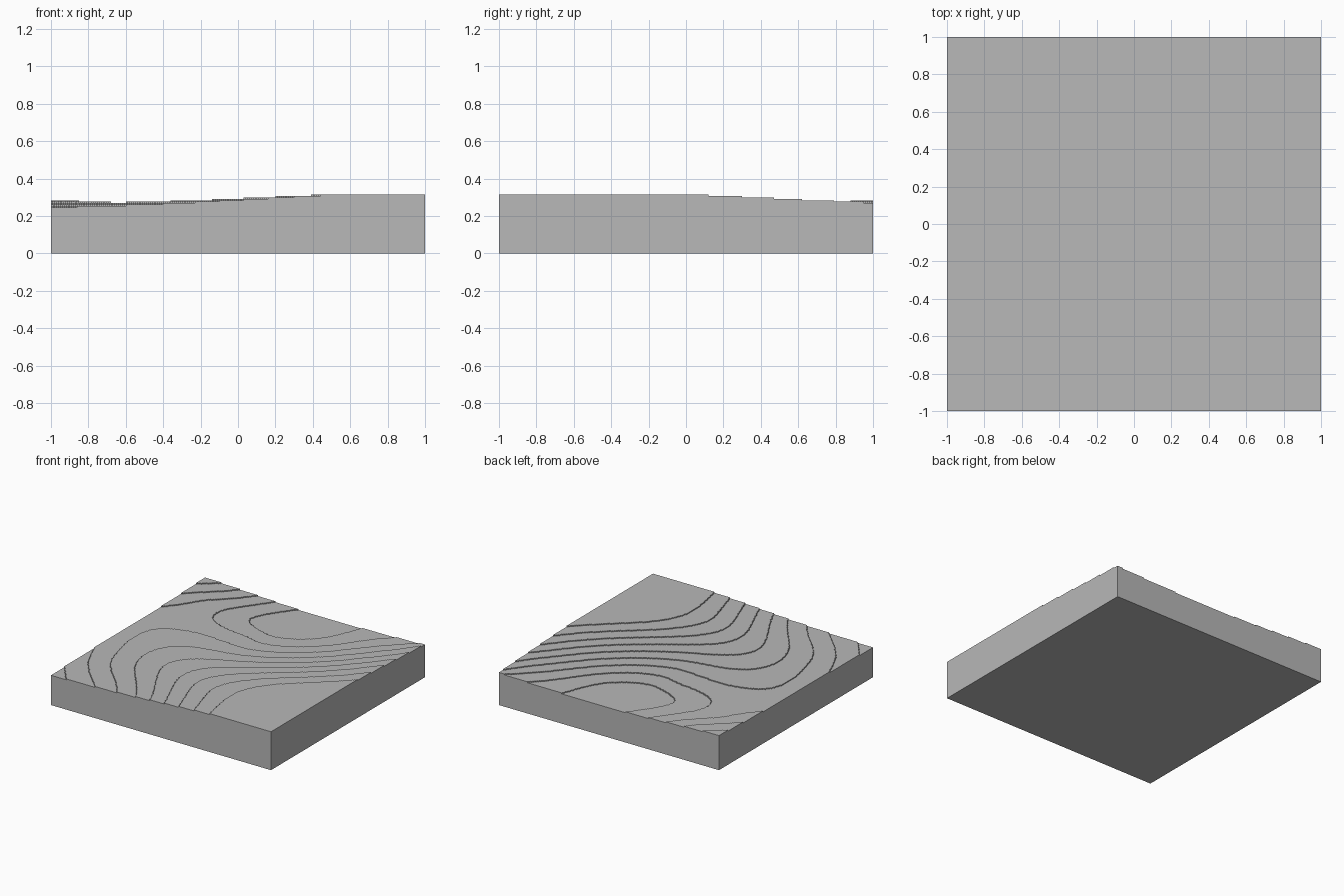
import bpy
import bmesh
import math

cube = bpy.data.objects.get("Cube")
if cube:
    bpy.data.objects.remove(cube, do_unlink=True)

CELLS = 200          # columns along each side
TOP = 0.3155         # height of the plateau
STEP = 0.0079        # height of one terrace
LOWEST = 9           # terraces below the plateau

# Spot points on each contour, keyed by terraces below the plateau
CONTOURS = {
    -3: [(1, -1)],
    1: [(.44, -1), (.39, -.7), (.54, -.3), (1, .13)],
    2: [(.3, -1), (.2, -.6), (1, .31)],
    3: [(.16, -1), (.03, -.55), (1, .48)],
    4: [(.03, -1), (-.14, -.5), (1, .63)],
    5: [(-.1, -1), (-.36, -.4), (1, .8), (-.85, 1), (-1, .88)],
    6: [(-.23, -1), (-.6, -.35), (1, .96), (-.68, 1), (-1, .69)],
    7: [(-.4, -1), (-.73, -.61), (-.85, -.2), (-.78, .1), (-.49, .2), (-.06, .18),
        (.95, 1), (-.52, 1), (-.79, .71), (-1, .43)],
    8: [(-.6, -1), (-.87, -.7), (-1, -.43), (-.54, .46), (-.19, .37), (-.36, 1), (.75, 1)],
    9: [(-.86, -1), (-1, -.82), (-.34, .63), (-.06, .5), (.28, .68), (.43, 1), (-.15, 1)],
}
points = [(x, y, level) for level, spots in CONTOURS.items() for x, y in spots]


def kernel(dx, dy):
    r2 = dx * dx + dy * dy
    return r2 * math.log(r2) if r2 > 0 else 0.0


def solve(rows):
    """Gaussian elimination on rows that carry their right-hand side."""
    n = len(rows)
    for c in range(n):
        p = max(range(c, n), key=lambda r: abs(rows[r][c]))
        rows[c], rows[p] = rows[p], rows[c]
        for r in range(n):
            if r != c:
                f = rows[r][c] / rows[c][c]
                rows[r] = [a - f * b for a, b in zip(rows[r], rows[c])]
    return [rows[i][n] / rows[i][i] for i in range(n)]


# Smooth thin-plate ground through the spot points
system = [[kernel(x - u, y - v) for u, v, _ in points] + [1, x, y, level]
          for x, y, level in points]
system += [[pick(p) for p in points] + [0, 0, 0, 0]
           for pick in (lambda p: 1, lambda p: p[0], lambda p: p[1])]
weights = solve(system)


def drop(x, y):
    base, slope_x, slope_y = weights[-3:]
    bend = sum(w * kernel(x - u, y - v) for w, (u, v, _) in zip(weights, points))
    return max(0, min(LOWEST, math.floor(bend + base + slope_x * x + slope_y * y)))


def coord(i):
    return 2 * i / CELLS - 1


height = [[TOP - STEP * drop(coord(i + .5), coord(j + .5)) for j in range(CELLS)]
          for i in range(CELLS)]

bm = bmesh.new()
verts = {}


def vert(i, j, z):
    key = (i, j, round(z, 4))
    if key not in verts:
        verts[key] = bm.verts.new((coord(i), coord(j), z))
    return verts[key]


def height_at(i, j):
    inside = 0 <= i < CELLS and 0 <= j < CELLS
    return height[i][j] if inside else 0.0


# Terrace tops, with risers and outer walls wherever a neighbour is lower
for i in range(CELLS):
    for j in range(CELLS):
        z = height[i][j]
        ring = [(i, j), (i + 1, j), (i + 1, j + 1), (i, j + 1)]
        bm.faces.new([vert(a, b, z) for a, b in ring])
        for k, (di, dj) in enumerate([(0, -1), (1, 0), (0, 1), (-1, 0)]):
            low = height_at(i + di, j + dj)
            if low < z - STEP / 2:
                a, b = ring[k], ring[(k + 1) % 4]
                bm.faces.new([vert(*a, low), vert(*b, low), vert(*b, z), vert(*a, z)])

# Flat underside
n = CELLS
rim = ([(0, j) for j in range(n)] + [(i, n) for i in range(n)]
       + [(n, n - j) for j in range(n)] + [(n - i, 0) for i in range(n)])
bm.faces.new([vert(i, j, 0.0) for i, j in rim])

mesh = bpy.data.meshes.new("terraced_ground")
bm.to_mesh(mesh)
bm.free()
ground = bpy.data.objects.new("terraced_ground", mesh)
bpy.context.collection.objects.link(ground)

# Plain grey
grey = bpy.data.materials.new("plain_grey")
grey.use_nodes = True
colour = (0.48, 0.48, 0.48, 1)
grey.diffuse_color = colour
grey.node_tree.nodes["Principled BSDF"].inputs["Base Color"].default_value = colour
mesh.materials.append(grey)
